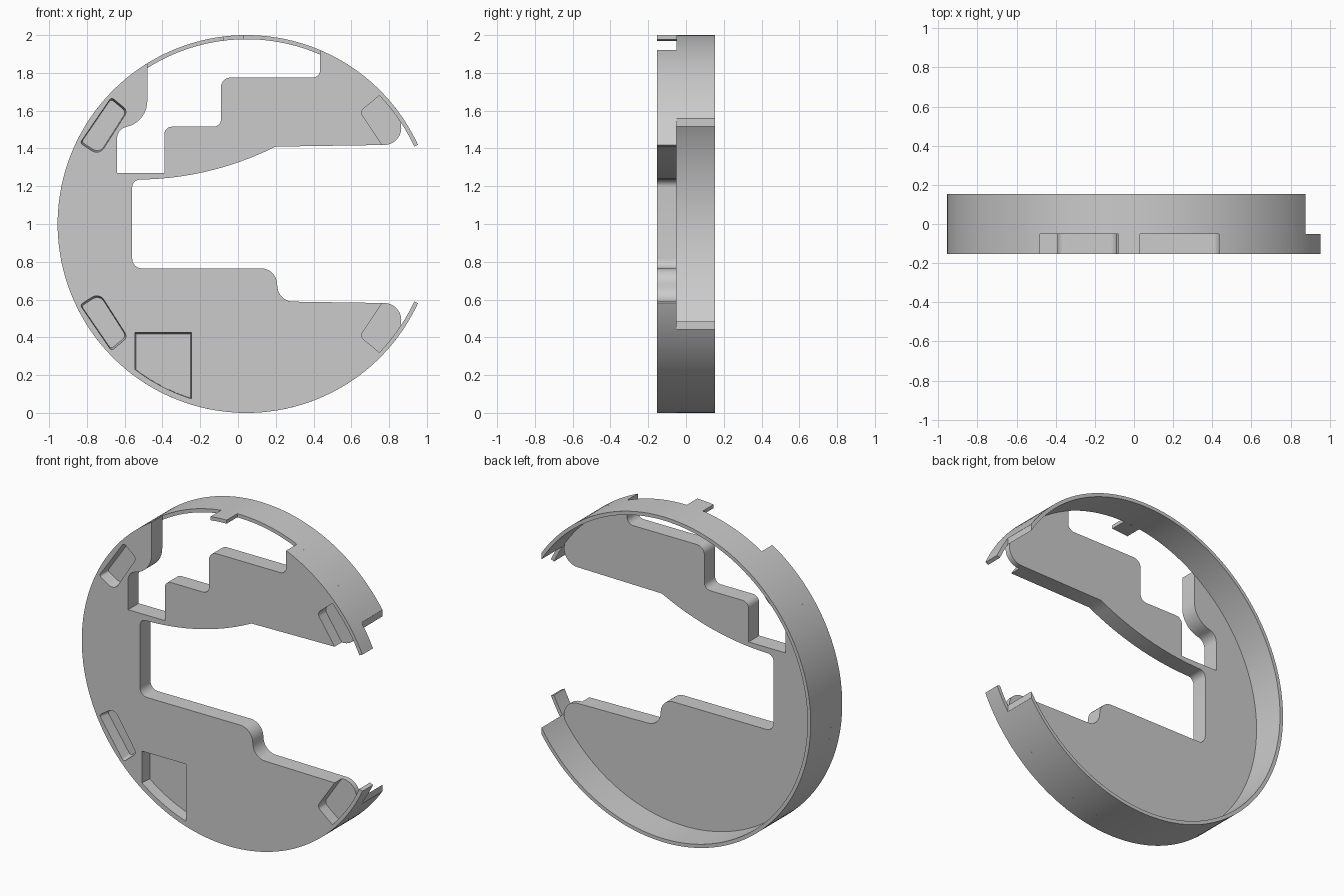
import bpy, bmesh
from math import radians, sin, cos, acos, degrees
from mathutils import Vector

cube = bpy.data.objects.get("Cube")
if cube:
    bpy.data.objects.remove(cube)

CX, CZ = 0.045, 1.0            # centre of the round outline
R_OUT, R_IN = 1.0, 0.978       # rim radii
FRONT, MID, BACK = -0.153, -0.05, 0.153

grey = bpy.data.materials.new("plain grey")
grey.use_nodes = True
grey.diffuse_color = (0.6, 0.6, 0.6, 1)
grey.node_tree.nodes["Principled BSDF"].inputs["Base Color"].default_value = (0.6, 0.6, 0.6, 1)


def arc(a, b, r, cx=CX, cz=CZ):
    """Points along a circle, from angle a to angle b in degrees."""
    n = max(2, int(abs(b - a) / 2))
    angles = [radians(a + (b - a) * i / n) for i in range(n + 1)]
    return [(cx + r * cos(t), cz + r * sin(t)) for t in angles]


def rounded(points):
    """Replace each (x, z, radius) corner with a fillet."""
    out = []
    for i, p in enumerate(points):
        if len(p) == 2:
            out.append(p)
            continue
        here = Vector(p[:2])
        d1 = (Vector(points[i - 1][:2]) - here).normalized()
        d2 = (Vector(points[(i + 1) % len(points)][:2]) - here).normalized()
        half = d1.angle(d2) / 2
        reach = p[2] * cos(half) / sin(half)
        centre = here + (d1 + d2).normalized() * p[2] / sin(half)
        v1, v2 = here + d1 * reach - centre, here + d2 * reach - centre
        span = v1.angle(v2)
        for k in range(9):
            t = k / 8
            out.append(tuple(centre + (v1 * sin((1 - t) * span) + v2 * sin(t * span)) / sin(span)))
    return out


def mirrored(points):
    """Flip an outline top to bottom about the centre."""
    return [(p[0], 2 * CZ - p[1], *p[2:]) for p in points]


def extrude(name, points, y0, y1, taper=1.0):
    """Prism from an x-z outline; taper shrinks its deep end."""
    outline = [Vector(p) for p in rounded(points)]
    mid = sum(outline, Vector((0, 0))) / len(outline)
    bm = bmesh.new()
    near = [bm.verts.new((p.x, y0, p.y)) for p in outline]
    far = []
    for p in outline:
        q = mid + (p - mid) * taper
        far.append(bm.verts.new((q.x, y1, q.y)))
    bm.faces.new(near)
    bm.faces.new(far[::-1])
    for i in range(len(near)):
        bm.faces.new((near[i - 1], far[i - 1], far[i], near[i]))
    bmesh.ops.recalc_face_normals(bm, faces=bm.faces[:])
    mesh = bpy.data.meshes.new(name)
    bm.to_mesh(mesh)
    bm.free()
    mesh.materials.append(grey)
    obj = bpy.data.objects.new(name, mesh)
    bpy.context.collection.objects.link(obj)
    return obj


def angle_at(x, r):
    return degrees(acos((x - CX) / r))


# Front plate: outer arc, stepped upper window, rim prongs and wide side slot
PRONG, JOIN = 24.8, 33.5
upper_end = arc(PRONG, JOIN, R_IN) + [(0.88, 1.42, 0.09)]
lower_end = mirrored(upper_end)[::-1]
window = [
    (-0.48, 1.545, 0.14), (-0.64, 1.5, 0.06), (-0.64, 1.27), (-0.39, 1.27),
    (-0.39, 1.515, 0.04), (-0.09, 1.515, 0.04), (-0.09, 1.775, 0.05),
    (0.435, 1.775, 0.04),
]
slot_top = arc(-63.4, -90, 1.65, -0.54, 1.235 + 1.65)
slot_top[-1] = (-0.51, 1.235)
slot = slot_top + [
    (-0.56, 1.235, 0.04), (-0.56, 0.765, 0.05),
    (0.2, 0.765, 0.085), (0.215, 0.59, 0.085),
]
plate = extrude(
    "front_plate",
    arc(-PRONG, angle_at(-0.48, R_OUT) - 360, R_OUT) + window
    + arc(angle_at(0.435, R_OUT), PRONG, R_OUT) + upper_end + slot + lower_end,
    FRONT, MID)

# Shallow pockets cut into the plate face
left_pocket = [(-0.67, 1.672, 0.015), (-0.583, 1.6, 0.03),
               (-0.735, 1.362, 0.045), (-0.837, 1.428, 0.015)]
right_pocket = arc(44, JOIN, R_IN) + [(0.885, 1.45), (0.86, 1.38), (0.79, 1.38),
                                      (0.645, 1.595, 0.03)]
low_arc = arc(-angle_at(-0.245, 0.97), -angle_at(-0.547, 0.97), 0.97)
low_pocket = low_arc + [(-0.547, 0.427), (-0.245, 0.427)]
pockets = [(left_pocket, 0.93), (mirrored(left_pocket), 0.93),
           (right_pocket, 1.0), (mirrored(right_pocket), 1.0), (low_pocket, 0.96)]
bpy.context.view_layer.objects.active = plate
for outline, taper in pockets:
    cutter = extrude("pocket_cutter", outline, FRONT - 0.005, FRONT + 0.07, taper)
    cutter.hide_render = True
    mod = plate.modifiers.new("pocket", "BOOLEAN")
    mod.operation, mod.solver, mod.object = "DIFFERENCE", "EXACT", cutter
    bpy.ops.object.modifier_apply(modifier=mod.name)
    bpy.data.objects.remove(cutter)

# Thin rim wall behind the plate, with upright cut ends
a_out, a_in = angle_at(0.875, R_OUT), angle_at(0.875, R_IN)
rim = extrude("rim_wall",
              arc(a_out, 360 - a_out, R_OUT) + arc(360 - a_in, a_in, R_IN),
              MID, BACK)

# Small tab reaching forward over the window
tab = extrude("top_tab",
              arc(angle_at(-0.08, R_OUT), angle_at(0.03, R_OUT), R_OUT)
              + arc(angle_at(0.03, R_IN), angle_at(-0.08, R_IN), R_IN),
              FRONT, MID)

# Smooth the curved walls, keep the edges sharp
bpy.ops.object.select_all(action="DESELECT")
for obj in (plate, rim, tab):
    obj.select_set(True)
bpy.ops.object.shade_smooth_by_angle(angle=radians(30))
